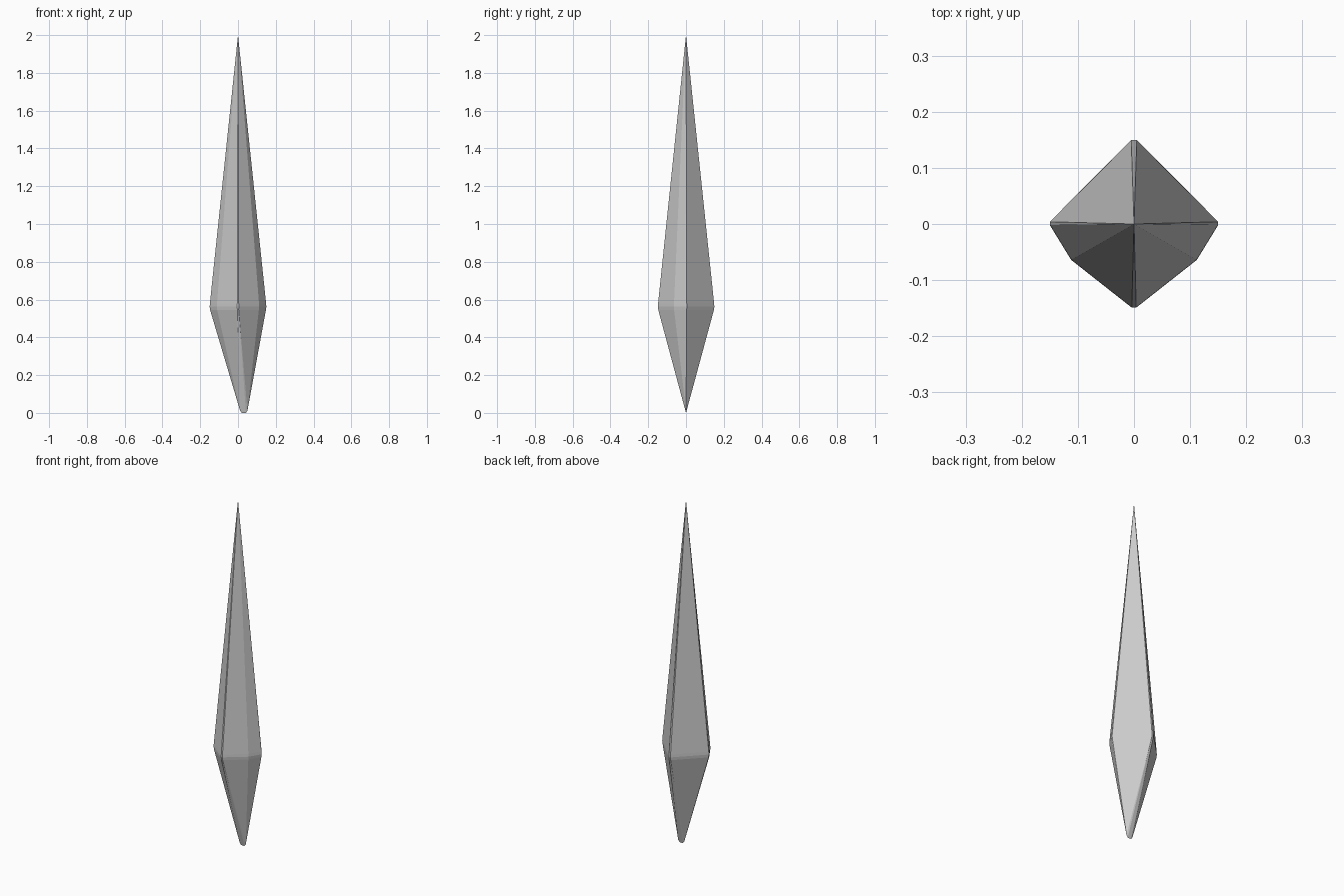
import bpy, bmesh

if "Cube" in bpy.data.objects:
    bpy.data.objects.remove(bpy.data.objects["Cube"])

# Half outline of the belt (right side, front to back); corners slightly blunted
half = [(0.004, -0.149), (0.112, -0.064), (0.15, -0.002), (0.15, 0.004), (0.005, 0.15)]
outline = half + [(-x, y) for x, y in reversed(half)]

bm = bmesh.new()

# Softened belt: three stacked rings (height, scale)
for z, s in [(0.578, 0.993), (0.562, 1.0), (0.545, 0.985)]:
    for x, y in outline:
        bm.verts.new((x * s, y * s, z))

# Sharp tip and the narrow, off-centre chisel foot
for p in [(0, 0, 2), (0.011, 0, 0.012), (0.02, 0, 0), (0.042, 0, 0), (0.05, 0, 0.012)]:
    bm.verts.new(p)

# Wrap the convex faceted skin
res = bmesh.ops.convex_hull(bm, input=bm.verts)
loose = [v for v in bm.verts if not v.link_faces]
bmesh.ops.delete(bm, geom=loose, context='VERTS')
bmesh.ops.recalc_face_normals(bm, faces=bm.faces)

mesh = bpy.data.meshes.new("crystal_spike")
bm.to_mesh(mesh)
bm.free()
spike = bpy.data.objects.new("crystal_spike", mesh)
bpy.context.collection.objects.link(spike)
